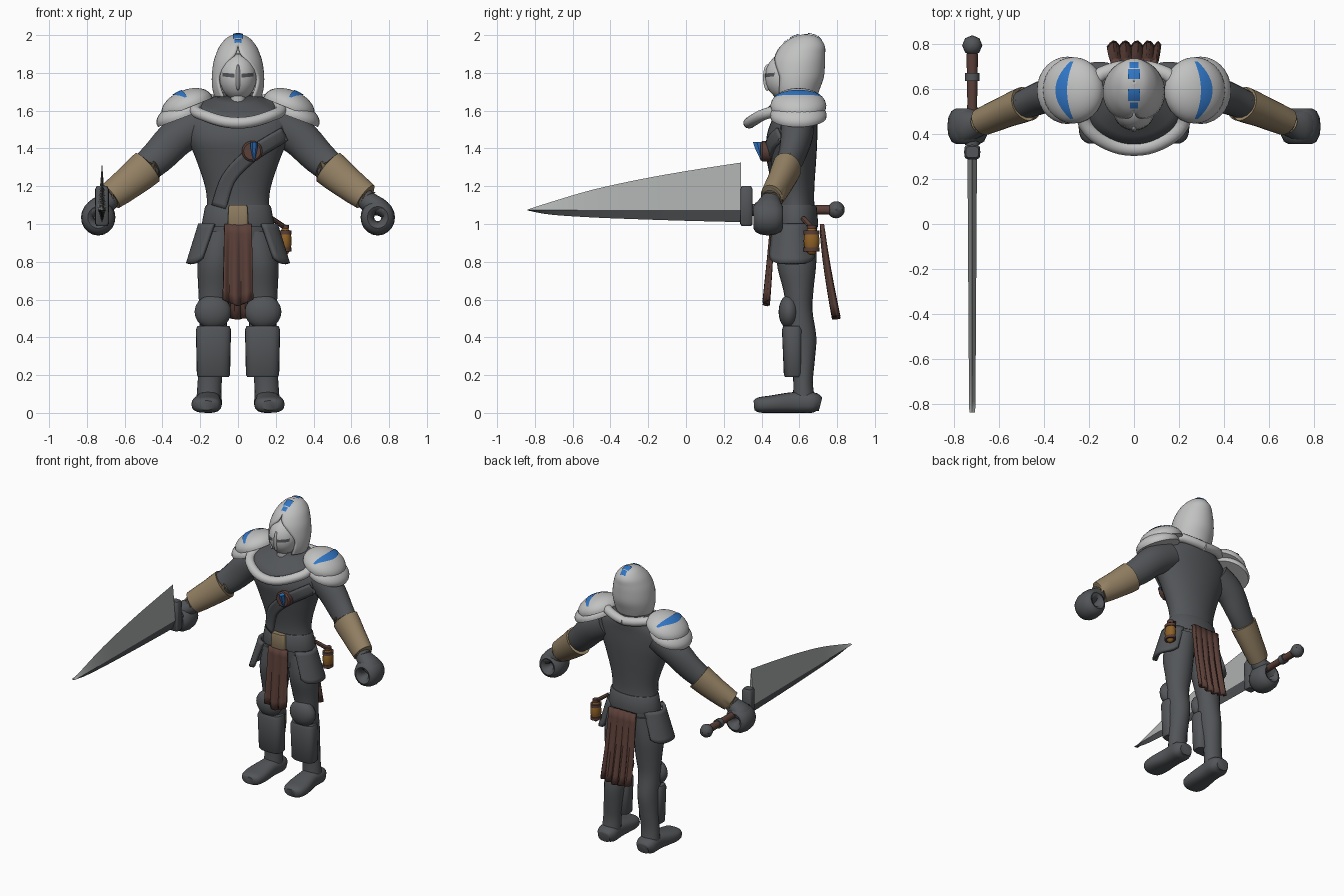
import bpy, bmesh, math
from mathutils import Vector, Matrix
from mathutils.bvhtree import BVHTree

if "Cube" in bpy.data.objects:
    bpy.data.objects.remove(bpy.data.objects["Cube"])


def material(name, r, g, b):
    m = bpy.data.materials.new(name)
    m.diffuse_color = (r, g, b, 1)
    m.use_nodes = True
    m.node_tree.nodes["Principled BSDF"].inputs["Base Color"].default_value = m.diffuse_color
    return m


DARK = material("dark_grey", 0.085, 0.091, 0.098)
LIGHT = material("light_grey", 0.53, 0.54, 0.53)
TAN = material("tan_leather", 0.29, 0.215, 0.125)
BROWN = material("brown_cloth", 0.105, 0.05, 0.04)
BLUE = material("blue", 0.03, 0.18, 0.56)
AMBER = material("amber", 0.27, 0.12, 0.02)
STEEL = material("steel", 0.42, 0.44, 0.43)


def sheet(name, fn, nu, nv, mat, closed=False, cap=False, thick=0.0, mirror=False):
    """Grid surface from fn(u, v), both 0..1, optionally closed in u, capped, thickened or mirrored."""
    made = []
    for s, tag in ((1, "_left"), (-1, "_right")) if mirror else ((1, ""),):
        bm = bmesh.new()
        cols = nu if closed else nu + 1
        flip = Matrix.Diagonal((s, 1, 1))
        g = [[bm.verts.new(flip @ Vector(fn(i / nu, j / nv))) for i in range(cols)]
             for j in range(nv + 1)]
        for j in range(nv):
            for i in range(nu):
                k = (i + 1) % cols
                bm.faces.new((g[j][i], g[j][k], g[j + 1][k], g[j + 1][i]))
        if cap:
            bm.faces.new(g[0])
            bm.faces.new(g[-1])
        bmesh.ops.remove_doubles(bm, verts=bm.verts, dist=1e-5)
        bmesh.ops.recalc_face_normals(bm, faces=bm.faces)
        me = bpy.data.meshes.new(name + tag)
        bm.to_mesh(me)
        bm.free()
        me.materials.append(mat)
        ob = bpy.data.objects.new(name + tag, me)
        bpy.context.collection.objects.link(ob)
        if thick:
            mod = ob.modifiers.new("thickness", 'SOLIDIFY')
            mod.thickness, mod.offset = thick, 0
        made.append(ob)
    return made[0]


def curve(pts, t):
    """Smooth interpolation through rows of numbers."""
    n = len(pts) - 1
    f = min(max(t, 0), 1) * n
    i = min(int(f), n - 1)
    f -= i
    p = [pts[min(max(i + d, 0), n)] for d in (-1, 0, 1, 2)]
    return [b + 0.5 * f * (c - a + f * (2 * a - 5 * b + 4 * c - d + f * (3 * (b - c) + d - a)))
            for a, b, c, d in zip(*p)]


def sweep(name, pts, mat, sides=20, steps=4, ref=(0, 1, 0), power=2.0, flat=False, mirror=False):
    """Tube through rows (x, y, z, ra, rb); flat keeps every ring horizontal."""
    def fn(u, v):
        row = curve(pts, v) if steps > 1 else pts[round(v * (len(pts) - 1))]
        a, b = Vector((1, 0, 0)), Vector((0, 1, 0))
        if not flat:
            t = Vector(curve(pts, v + 0.01)[:3]) - Vector(curve(pts, v - 0.01)[:3])
            a = t.cross(Vector(ref)).normalized()
            b = a.cross(t).normalized()
        c, s = math.cos(u * math.tau), math.sin(u * math.tau)
        e = 2 / power
        return (Vector(row[:3]) + a * (row[3] * math.copysign(abs(c) ** e, c))
                + b * (row[4] * math.copysign(abs(s) ** e, s)))
    return sheet(name, fn, sides, (len(pts) - 1) * steps, mat, True, True, mirror=mirror)


def ball(name, c, r, mat, sides=20, mirror=False, tilt=0.0, low=math.pi):
    """Ellipsoid, or a dome when low is smaller than pi."""
    rot = Matrix.Rotation(tilt, 3, 'Y')

    def fn(u, v):
        a, p = u * math.tau, max(v * low, 1e-3)
        return Vector(c) + rot @ Vector((r[0] * math.sin(p) * math.cos(a),
                                         r[1] * math.sin(p) * math.sin(a), r[2] * math.cos(p)))
    return sheet(name, fn, sides, 10, mat, True, True, mirror=mirror)


def project(target, direction, lift):
    """Returns a function dropping points onto the target surface."""
    me = target.data
    tree = BVHTree.FromPolygons([v.co.copy() for v in me.vertices],
                                [tuple(p.vertices) for p in me.polygons])
    d = Vector(direction)

    def drop(p):
        hit = tree.ray_cast(Vector(p) - d * 3, d)[0]
        return (hit if hit else Vector(p)) - d * lift
    return drop


# Torso and belt
torso = sweep("torso", [(0, .585, .86, .17, .10), (0, .585, .98, .18, .11), (0, .58, 1.10, .165, .10),
                        (0, .575, 1.2, .175, .105), (0, .565, 1.35, .225, .125), (0, .56, 1.45, .265, .135),
                        (0, .575, 1.55, .27, .12), (0, .60, 1.62, .19, .095), (0, .60, 1.7, .08, .075)],
              DARK, 32, flat=True)
sweep("belt", [(0, .58, .985, .19, .118), (0, .58, 1.0, .192, .12), (0, .58, 1.09, .175, .112),
               (0, .58, 1.10, .168, .105)], DARK, 32, 1, flat=True)
sweep("buckle", [(0, .465, .995, .05, .018), (0, .465, 1.0, .055, .02), (0, .465, 1.09, .05, .02),
                 (0, .465, 1.10, .045, .018)], TAN, 24, 1, flat=True, power=6)

# Chest strap and brooch
on_chest = project(torso, (0, 1, 0), .008)
STRAP = [(-.10, 1.09), (-.05, 1.24), (.05, 1.35), (.15, 1.42), (.245, 1.475)]


def strap(u, v):
    p, q, r = (curve(STRAP, t) for t in (v, v - .02, v + .02))
    dx, dz = r[0] - q[0], r[1] - q[1]
    k = (u - .5) * .075 / math.hypot(dx, dz)
    return on_chest((p[0] - dz * k, .5, p[1] + dx * k))


sheet("chest_strap", strap, 4, 20, DARK, thick=.016)
sweep("brooch", [(.075, .45, 1.385, .055, .055), (.075, .405, 1.385, .055, .055),
                 (.075, .395, 1.385, .045, .045)], BROWN, 24, 1, ref=(0, 0, 1))
sweep("brooch_gem", [(.085, .375, 1.435, .018, .025), (.085, .385, 1.40, .018, .022),
                     (.085, .40, 1.335, .004, .004)], BLUE, 6, 1, flat=True)

# Arms, cuffs and fists
sweep("arm", [(.20, .59, 1.53, .10, .09), (.32, .585, 1.46, .10, .085), (.43, .555, 1.35, .09, .07),
              (.56, .50, 1.24, .07, .06), (.68, .45, 1.13, .05, .05)], DARK, mirror=True)
sweep("cuff", [(.475, .535, 1.305, .08, .06), (.48, .535, 1.30, .098, .078), (.57, .50, 1.225, .088, .07),
               (.675, .455, 1.145, .075, .062), (.68, .453, 1.14, .055, .05)], TAN, 24, 2, mirror=True)
sweep("palm", [(.66, .455, 1.15, .045, .045), (.70, .445, 1.11, .055, .06), (.765, .435, 1.08, .045, .075),
               (.80, .43, 1.03, .025, .06)], DARK, mirror=True)


def fist(u, v):
    a, b = u * math.tau, v * math.tau
    r = .058 + .038 * math.cos(b)
    return (.74 + r * math.cos(a) * .95, .435 + .078 * math.sin(b), 1.035 + r * math.sin(a))


sheet("fist", fist, 20, 12, DARK, True, mirror=True)

# Legs, boots, knee pads and shin guards
sweep("leg", [(.095, .59, .96, .09, .10), (.115, .585, .8, .098, .105), (.122, .595, .65, .088, .08),
              (.13, .60, .54, .075, .07), (.132, .61, .40, .072, .08), (.14, .62, .28, .066, .062),
              (.15, .62, .16, .064, .052), (.155, .625, .06, .066, .06)], DARK, flat=True, mirror=True)
sweep("boot", [(.155, .712, .045, .045, .035), (.155, .67, .055, .07, .055), (.158, .57, .055, .068, .055),
               (.166, .45, .046, .08, .046), (.168, .385, .042, .07, .040), (.168, .36, .04, .04, .025)],
      DARK, 20, 4, ref=(0, 0, 1), power=2.6, mirror=True)
ball("knee_pad", (.133, .545, .535), (.097, .055, .09), DARK, mirror=True)
sweep("shin_guard", [(.13, .57, .19, .08, .045), (.13, .57, .20, .088, .052), (.13, .565, .44, .093, .057),
                     (.13, .565, .46, .085, .05)], DARK, 24, 1, power=3, flat=True, mirror=True)

# Hip plates and hanging cloths
sheet("hip_plate", lambda u, v: (.20 + .065 * v - .075 * abs(2 * u - 1) ** 2.4,
                                 .56 + (u - .5) * (.19 + .04 * v),
                                 1.0 - .21 * v + .03 * v * abs(2 * u - 1) ** 6),
      14, 8, DARK, thick=.022, mirror=True)


def cloth(half, y0, y1, z1, point, waves):
    def fn(u, v):
        s = 2 * u - 1
        return (s * half * (.9 + .1 * v), y0 + (y1 - y0) * v ** 1.3
                + .012 * v ** .5 * math.sin(s * waves), 1.0 - (1.0 - z1) * v + point * v * abs(s))
    return fn


sheet("front_cloth", cloth(.08, .455, .425, .565, .035, 8), 24, 8, BROWN, thick=.016)
sheet("back_cloth", cloth(.115, .72, .795, .495, .02, 14), 30, 8, BROWN, thick=.022)

# Hip flask with bands
ball("flask", (.25, .665, .91), (.034, .042, .075), AMBER, 12)
for z, r in ((.865, .037), (.955, .037), (.985, .022)):
    sweep("flask_band", [(.25, .665, z - .01, r * .93, r * 1.13), (.25, .665, z + .01, r * .93, r * 1.13)],
          BROWN, 12, 1, flat=True)
sweep("flask_hanger", [(.25, .665, .98, .014, .016), (.18, .62, 1.03, .012, .014)], BROWN, 8, 1)

# Collar roll and the cowl inside it
HALF = [(0, .335, 1.535), (.09, .35, 1.545), (.18, .40, 1.575), (.225, .47, 1.60), (.21, .56, 1.645),
        (.17, .65, 1.66), (.08, .69, 1.645), (0, .70, 1.635)]
LOOP = HALF[::-1] + [(-x, y, z) for x, y, z in HALF[1:]]
sweep("collar", [p + (.032, .03) for p in LOOP], LIGHT, 12, 3, ref=(0, 0, 1))
sheet("cowl", lambda u, v: Vector(curve(LOOP, u)).lerp(
    Vector((.08 * math.sin(u * math.tau), .6 + .08 * math.cos(u * math.tau), 1.68)), v),
    42, 3, DARK, thick=.01)

# Layered shoulder plates with blue crescents
ball("lower_shoulder_plate", (.297, .595, 1.575), (.142, .15, .075), LIGHT, 28, True, .36, 1.75)
dome = ball("shoulder_plate", (.27, .595, 1.625), (.142, .148, .085), LIGHT, 28, True, .38, 1.7)
on_dome = project(dome, (0, 0, -1), .005)


def crescent(u, v):
    s = 2 * v - 1
    return on_dome((.27 + .028 * (1 - s * s) + u * (.014 + .038 * (1 - s * s)), .595 + .128 * s, 1.6))


sheet("shoulder_crescent", crescent, 4, 16, BLUE, mirror=True)

# Masked face
face = ball("face_mask", (0, .53, 1.78), (.10, .112, .125), LIGHT, 28)
sweep("throat", [(0, .52, 1.60, .045, .045), (0, .515, 1.68, .04, .05)], LIGHT, 12, 1, flat=True)
ball("nose_ridge", (0, .43, 1.775), (.013, .022, .07), LIGHT, 12)
on_face = project(face, (0, 1, 0), .004)
sheet("eye_slit", lambda u, v: on_face((.018 + .065 * u, .5, 1.785 + .006 * u + .02 * (v - .5))),
      6, 2, DARK, mirror=True)

# Hood with a pointed opening: rows are z, centre y, half width, half depth, opening angle
HOOD = [(2.0, .635, .002, .002, 0), (1.985, .633, .05, .062, 0), (1.945, .62, .088, .108, 0),
        (1.90, .605, .11, .126, .12), (1.85, .595, .125, .135, .5), (1.78, .588, .133, .136, .85),
        (1.72, .582, .130, .122, .8), (1.675, .58, .118, .108, .7)]


def hood(u, v):
    z, cy, rx, ry, gap = curve(HOOD, v)
    a = max(gap, 0) + u * (math.tau - 2 * max(gap, 0))
    return (rx * math.sin(a), cy - ry * math.cos(a), z)


shell = sheet("hood", hood, 36, 28, LIGHT, thick=.012)
on_hood = project(shell, (0, 0, -1), .013)
for y0, y1, w in ((.515, .54, .018), (.547, .60, .026), (.645, .69, .026), (.695, .72, .02)):
    sheet("hood_mark", lambda u, v: on_hood(((2 * u - 1) * w, y0 + (y1 - y0) * v, 1.9)), 4, 6, BLUE)

# Sword: blade rows are y, top z, lower z
BLADE = [(.29, 1.325, 1.01), (.0, 1.28, 1.017), (-.25, 1.235, 1.025), (-.5, 1.18, 1.035),
         (-.72, 1.115, 1.05), (-.84, 1.076, 1.072)]


def blade(lower):
    def fn(u, v):
        y, top, low = curve(BLADE, v)
        half = .021 - .008 * v
        ridge = 1.074
        tri = ((-half, ridge), (half, ridge), (0, low if lower else top))
        x, z = tri[round(u * 3) % 3]
        return (-.72 + x, y, z)
    return fn


sheet("blade", blade(False), 3, 20, STEEL, True, True)
sheet("blade_lower_bevel", blade(True), 3, 20, DARK, True, True)
sweep("guard", [(-.72, .32, .99, .028, .025), (-.72, .32, 1.0, .036, .033), (-.72, .32, 1.185, .036, .033),
                (-.72, .32, 1.20, .028, .025)], DARK, 16, 1, flat=True, power=4)
sweep("grip", [(-.72, .33, 1.075, .025, .025), (-.72, .55, 1.075, .022, .022),
               (-.72, .76, 1.075, .026, .026)], BROWN, 12, 2, ref=(0, 0, 1))
for y in (.37, .655):
    sweep("grip_ring", [(-.72, y - .018, 1.075, .032, .032), (-.72, y + .018, 1.075, .032, .032)],
          DARK, 12, 1, ref=(0, 0, 1))
ball("pommel", (-.72, .795, 1.075), (.045, .045, .045), DARK, 8)

# Smooth shading with sharp edges kept
bpy.ops.object.select_all(action='SELECT')
bpy.context.view_layer.objects.active = torso
bpy.ops.object.shade_smooth_by_angle(angle=math.radians(42))
